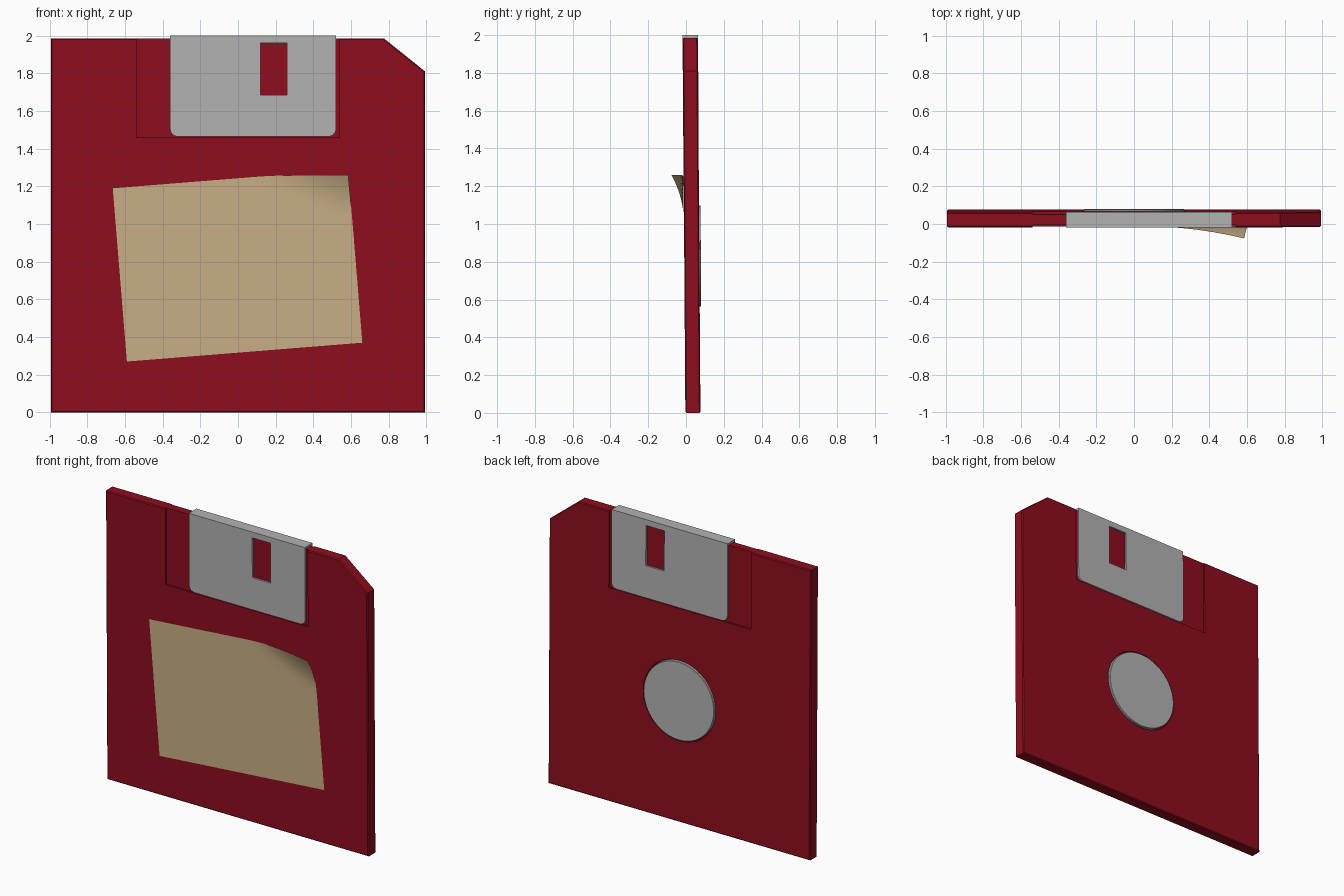
import bpy, bmesh, math
from mathutils import Matrix

if "Cube" in bpy.data.objects:
    bpy.data.objects.remove(bpy.data.objects["Cube"])

LEAN, Y0, T = 0.007, 0.0365, 0.04      # slight forward lean, y offset, half thickness


def material(name, rgb):
    m = bpy.data.materials.new(name)
    m.diffuse_color = (*rgb, 1)
    m.use_nodes = True
    m.node_tree.nodes["Principled BSDF"].inputs["Base Color"].default_value = m.diffuse_color
    return m


def add(name, bm, mat=None):
    bmesh.ops.recalc_face_normals(bm, faces=bm.faces)
    me = bpy.data.meshes.new(name)
    bm.to_mesh(me)
    bm.free()
    ob = bpy.data.objects.new(name, me)
    bpy.context.collection.objects.link(ob)
    ob.rotation_euler.x = LEAN
    ob.location.y = Y0
    if mat:
        me.materials.append(mat)
    return ob


def prism(name, pts, y0, y1, mat=None, bevel=0):
    """Extrude an x-z outline from y0 to y1, optionally chamfering the rims."""
    bm = bmesh.new()
    f = bm.faces.new([bm.verts.new((x, y0, z)) for x, z in pts])
    g = bmesh.ops.extrude_face_region(bm, geom=[f])["geom"]
    bmesh.ops.translate(bm, vec=(0, y1 - y0, 0),
                        verts=[v for v in g if isinstance(v, bmesh.types.BMVert)])
    if bevel:
        rims = [e for e in bm.edges if abs(e.verts[0].co.y - e.verts[1].co.y) < 1e-6]
        bmesh.ops.bevel(bm, geom=rims, offset=bevel, segments=1, affect='EDGES')
    return add(name, bm, mat)


def rect(x0, x1, z0, z1):
    return [(x0, z0), (x1, z0), (x1, z1), (x0, z1)]


def circle(cx, cz, r, n=48):
    return [(cx + r * math.cos(2 * math.pi * i / n), cz + r * math.sin(2 * math.pi * i / n))
            for i in range(n)]


def cut(ob, *cutters):
    for c in cutters:
        m = ob.modifiers.new("cut", 'BOOLEAN')
        m.operation, m.solver, m.object = 'DIFFERENCE', 'EXACT', c
        c.hide_render = True
    bpy.context.view_layer.update()
    me = bpy.data.meshes.new_from_object(
        ob.evaluated_get(bpy.context.evaluated_depsgraph_get()))
    ob.modifiers.clear()
    ob.data = me
    for c in cutters:
        bpy.data.objects.remove(c)


red = material("red_plastic", (0.27, 0.004, 0.013))
grey = material("metal", (0.45, 0.45, 0.45))
tan = material("paper", (0.58, 0.43, 0.24))

# Case with clipped corner, shutter recess on both faces and hub hole at the back
case = prism("case", [(-0.993, 0), (0.993, 0), (0.993, 1.81), (0.775, 1.985), (-0.993, 1.985)],
             -T, T, red, bevel=0.006)
cut(case,
    prism("front_recess", rect(-0.54, 0.54, 1.46, 2.1), -0.1, -T + 0.012),
    prism("back_recess", rect(-0.54, 0.54, 1.46, 2.1), T - 0.012, 0.1),
    prism("hub_hole", circle(0, 0.83, 0.275), T - 0.02, 0.1))

# Sliding shutter: folded over the top edge, rounded lower corners, window in both sides
x0, x1, z0, r = -0.36, 0.52, 1.465, 0.04
arc = [i * math.pi / 12 for i in range(7)]
outline = [(x0 + r - r * math.cos(a), z0 + r - r * math.sin(a)) for a in arc]
outline += [(x1 - r + r * math.sin(a), z0 + r - r * math.cos(a)) for a in arc]
outline += [(x1, 2.0), (x0, 2.0)]
shutter = prism("shutter", outline, -T - 0.001, T + 0.001, grey)
cut(shutter,
    prism("shutter_inside", rect(-1, 1, 1, 1.987), -T + 0.011, T - 0.011),
    prism("shutter_window", rect(0.12, 0.26, 1.685, 1.96), -0.1, 0.1))

# Metal hub
prism("hub", circle(0, 0.83, 0.268), T - 0.02, T + 0.008, grey, bevel=0.003)

# Paper label, slightly turned, upper right corner peeling away
bm = bmesh.new()
N = 24
bmesh.ops.create_grid(bm, x_segments=N, y_segments=N, size=0.5)
for v in bm.verts:
    u, w = v.co.x + 0.5, v.co.y + 0.5
    d = max(0, (u - 0.62) / 0.38 + (w - 0.72) / 0.28 - 1)
    v.co = (-0.59 + 1.25 * u - 0.075 * w,
            -T - 0.002 - 0.062 * d ** 1.8,
            0.27 + 0.10 * u + 0.92 * w - 0.03 * d ** 1.5)
label = add("label", bm, tan)
label.data.polygons.foreach_set("use_smooth", [True] * len(label.data.polygons))
